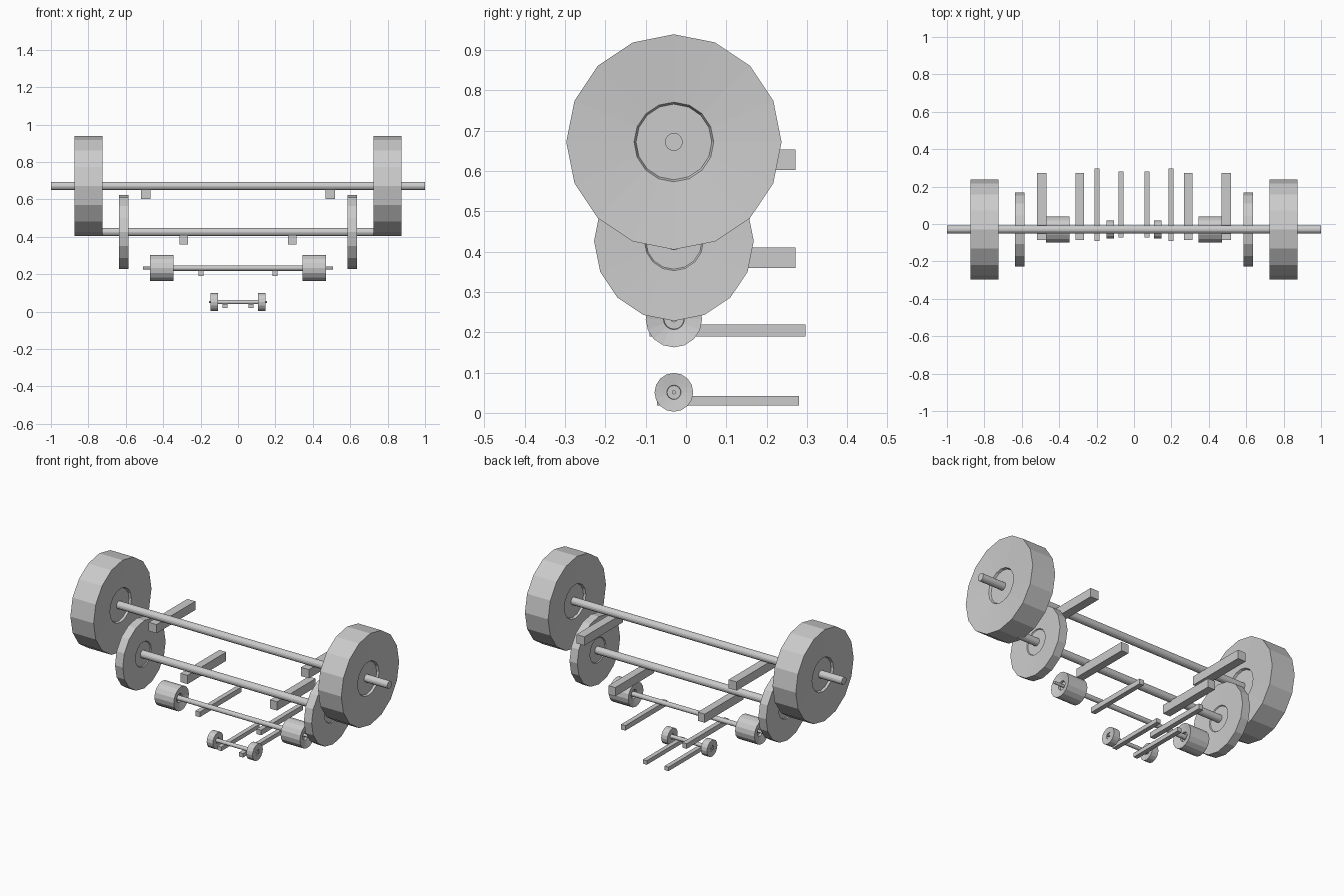
import bpy, bmesh, math

if "Cube" in bpy.data.objects:
    bpy.data.objects.remove(bpy.data.objects["Cube"])

Y0 = -0.03   # all bars share this depth
SIDES = 16


def lathe_x(name, profile, z, mirror=False):
    """Revolve (x, radius) points round a bar axis parallel to x."""
    bm = bmesh.new()
    rings = []
    for x, r in profile:
        rings.append([bm.verts.new((x, r * math.sin(2 * math.pi * i / SIDES),
                                    r * math.cos(2 * math.pi * i / SIDES)))
                      for i in range(SIDES)])
    for a, b in zip(rings, rings[1:]):
        for i in range(SIDES):
            j = (i + 1) % SIDES
            bm.faces.new((a[i], a[j], b[j], b[i]))
    bm.faces.new(rings[0])
    bm.faces.new(rings[-1])
    bmesh.ops.recalc_face_normals(bm, faces=bm.faces)
    return finish(name, bm, (0, Y0, z), mirror)


def finish(name, bm, loc, mirror):
    me = bpy.data.meshes.new(name)
    bm.to_mesh(me)
    bm.free()
    ob = bpy.data.objects.new(name, me)
    bpy.context.collection.objects.link(ob)
    ob.location = loc
    if mirror:
        ob.modifiers.new("Mirror", 'MIRROR').use_axis[0] = True
    return ob


def weight(name, x0, x1, r, z):
    """Plate with slightly dished faces and a recessed hub, both ends."""
    hub = r * 0.37
    dish = min(0.012, (x1 - x0) * 0.1)
    step = dish * 2
    lathe_x(name, [(x0 + step, hub * 0.95), (x0 + dish, hub), (x0, r),
                   (x1, r), (x1 - dish, hub), (x1 - step, hub * 0.95)], z, True)


def arm(name, x, width, y0, y1, z0, z1):
    """Pair of rack arms carrying a bar."""
    bm = bmesh.new()
    bmesh.ops.create_cube(bm, size=1)
    for v in bm.verts:
        v.co.x = x + v.co.x * width
        v.co.y = (y0 + y1) / 2 + v.co.y * (y1 - y0)
        v.co.z = (z0 + z1) / 2 + v.co.z * (z1 - z0)
    finish(name, bm, (0, 0, 0), True)


# name, z, bar half length, grip radius, stub radius, plate x0, x1, radius
bars = [
    ("large_barbell", 0.672, 1.0, 0.022, 0.022, 0.725, 0.875, 0.267),
    ("medium_barbell", 0.426, 0.75, 0.022, 0.022, 0.585, 0.635, 0.198),
    ("large_dumbbell", 0.2325, 0.507, 0.014, 0.008, 0.345, 0.47, 0.07),
    ("small_dumbbell", 0.051, 0.155, 0.011, 0.005, 0.108, 0.148, 0.048),
]
for name, z, half, grip, stub, x0, x1, r in bars:
    weight(name + "_weights", x0, x1, r, z)
    if grip == stub:
        prof = [(-half, grip), (half, grip)]
    else:
        m = (x0 + x1) / 2
        prof = [(-half, stub), (-m, stub), (-m, grip),
                (m, grip), (m, stub), (half, stub)]
    lathe_x(name + "_bar", prof, z)

# rack arms
arm("large_barbell_arms", 0.492, 0.051, -0.085, 0.272, 0.602, 0.653)
arm("medium_barbell_arms", 0.289, 0.045, -0.085, 0.272, 0.359, 0.410)
arm("large_dumbbell_arms", 0.198, 0.028, -0.09, 0.297, 0.19, 0.2195)
arm("small_dumbbell_arms", 0.07, 0.026, -0.072, 0.28, 0.0185, 0.042)
